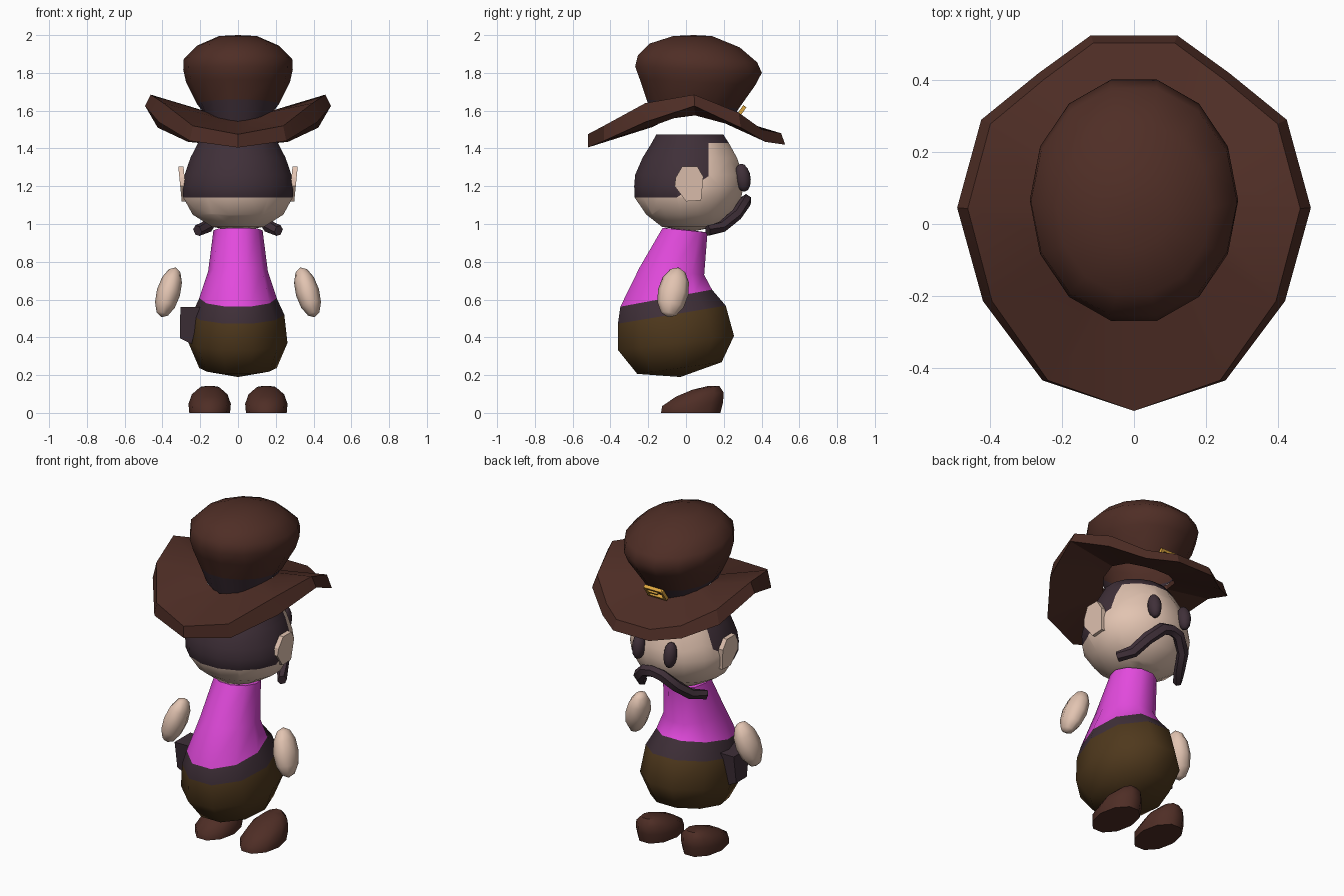
import bpy, bmesh, math
from mathutils import Matrix, Vector

if "Cube" in bpy.data.objects:
    bpy.data.objects.remove(bpy.data.objects["Cube"])


def mat(name, r, g, b):
    m = bpy.data.materials.new(name)
    m.diffuse_color = (r, g, b, 1)
    m.use_nodes = True
    m.node_tree.nodes["Principled BSDF"].inputs["Base Color"].default_value = m.diffuse_color
    return m


BROWN = mat("hat_brown", 0.078, 0.027, 0.019)
DARK = mat("dark_plum", 0.05, 0.029, 0.04)
SKIN = mat("skin", 0.76, 0.55, 0.44)
PINK = mat("shirt_magenta", 0.76, 0.068, 0.72)
OLIVE = mat("trouser_olive", 0.078, 0.04, 0.012)
GOLD = mat("buckle_gold", 0.72, 0.38, 0.05)


def finish(name, bm, mats, angle=60):
    bmesh.ops.recalc_face_normals(bm, faces=bm.faces)
    me = bpy.data.meshes.new(name)
    bm.to_mesh(me)
    bm.free()
    ob = bpy.data.objects.new(name, me)
    bpy.context.collection.objects.link(ob)
    for m in mats:
        me.materials.append(m)
    if angle:
        bpy.ops.object.select_all(action='DESELECT')
        ob.select_set(True)
        bpy.context.view_layer.objects.active = ob
        bpy.ops.object.shade_smooth_by_angle(angle=math.radians(angle))
    return ob


def bridge(bm, a, b, m=0):
    n = len(a)
    for i in range(n):
        j = (i + 1) % n
        bm.faces.new((a[i], a[j], b[j], b[i])).material_index = m


def loft(rings, n, cx=0, phase=0.5, mids=None, start=None, end=None):
    """Stack of tilted ovals: (y_back, z_back, y_front, z_front, half_width, sag)."""
    bm = bmesh.new()
    loops = []
    for yb, zb, yf, zf, rx, *sag in rings:
        s = sag[0] if sag else 0
        loop = []
        for i in range(n):
            a = math.tau * (i + phase) / n - math.pi / 2
            t = math.sin(a)
            loop.append(bm.verts.new((cx + rx * math.cos(a), (yb + yf) / 2 + (yf - yb) / 2 * t,
                                      (zb + zf) / 2 + (zf - zb) / 2 * t - s * t * t)))
        loops.append(loop)
    for k in range(len(loops) - 1):
        bridge(bm, loops[k], loops[k + 1], mids[k] if mids else 0)
    for loop, tip, k in ((loops[0], start, 0), (loops[-1], end, -1)):
        if tip:
            p = bm.verts.new((cx, *tip))
            for i in range(n):
                f = bm.faces.new((loop[i], loop[(i + 1) % n], p))
                f.material_index = mids[k] if mids else 0
    return bm


def blob(name, loc, radii, material, rot=(0, 0), seg=10, rings=7):
    bm = bmesh.new()
    bmesh.ops.create_uvsphere(bm, u_segments=seg, v_segments=rings, radius=1)
    m = (Matrix.Translation(loc) @ Matrix.Rotation(rot[0], 4, 'Y')
         @ Matrix.Rotation(rot[1], 4, 'X') @ Matrix.Diagonal((*radii, 1)))
    bm.transform(m)
    return finish(name, bm, [material])


def prism(bm, a, b):
    """Solid between two matching point loops."""
    va, vb = [bm.verts.new(p) for p in a], [bm.verts.new(p) for p in b]
    bridge(bm, va, vb)
    bm.faces.new(va)
    bm.faces.new(vb)


# Pear-shaped body: trousers, belt, shirt
body = loft([(-0.27, 0.205, 0.2, 0.27, 0.205), (-0.375, 0.33, 0.27, 0.41, 0.262),
             (-0.375, 0.47, 0.225, 0.57, 0.245), (-0.36, 0.56, 0.15, 0.655, 0.205),
             (-0.255, 0.77, 0.105, 0.73, 0.158), (-0.13, 0.98, 0.12, 0.955, 0.13)],
            10, mids=[0, 0, 1, 2, 2], start=(-0.03, 0.19), end=(0, 0.97))
finish("body", body, [OLIVE, DARK, PINK])

# Head, cut along the hairline
bm = loft([(-0.13, 0.985, 0.16, 0.985, 0.14), (-0.215, 1.05, 0.25, 1.05, 0.245),
           (-0.277, 1.14, 0.298, 1.14, 0.295), (-0.28, 1.2, 0.31, 1.2, 0.3),
           (-0.275, 1.26, 0.305, 1.26, 0.288), (-0.235, 1.35, 0.275, 1.35, 0.257),
           (-0.185, 1.43, 0.23, 1.43, 0.215), (-0.16, 1.475, 0.2, 1.475, 0.19)],
          16, start=(0.03, 0.96), end=(0.02, 1.475))
SIDE_Y, SLOPE = 0.12, 0.67
for co, no in (((0, SIDE_Y, 0), (0, 1, 0)), ((0, 0.04, 1.2), (0, -SLOPE, 1))):
    bmesh.ops.bisect_plane(bm, geom=bm.verts[:] + bm.edges[:] + bm.faces[:],
                           plane_co=co, plane_no=no, dist=1e-4)
for f in bm.faces:
    c = f.calc_center_median()
    back = c.z > 1.14 and c.y < SIDE_Y and c.z > 1.2 + SLOPE * (c.y - 0.04)
    f.material_index = 1 if back or c.z > 1.43 else 0
finish("head", bm, [SKIN, DARK])

# Hat crown with its band
crown = loft([(-0.17, 1.6, 0.24, 1.6, 0.19, 0.07), (-0.215, 1.66, 0.285, 1.61, 0.217),
              (-0.252, 1.765, 0.375, 1.735, 0.275), (-0.278, 1.835, 0.41, 1.80, 0.29),
              (-0.262, 1.895, 0.385, 1.855, 0.287), (-0.2, 1.955, 0.29, 1.935, 0.215),
              (-0.07, 1.995, 0.14, 1.995, 0.1)],
             14, mids=[1, 0, 0, 0, 0, 0], end=(0.04, 2.0))
finish("hat_crown", crown, [BROWN, DARK])

# Bent hat brim: outline x, y, top z, bottom z from the front round to the rear
half = [(0.12, 0.525, 1.48, 1.42), (0.265, 0.42, 1.50, 1.435), (0.425, 0.29, 1.59, 1.51),
        (0.492, 0.045, 1.685, 1.625), (0.42, -0.215, 1.64, 1.54), (0.255, -0.435, 1.52, 1.44)]
outline = half + [(0, -0.52, 1.475, 1.405)] + [(-x, y, t, b) for x, y, t, b in reversed(half)]
bm = bmesh.new()
top = [bm.verts.new((x * 0.94, y * (0.96 if y > 0 else 1), t)) for x, y, t, b in outline]
low = [bm.verts.new((x, y, b)) for x, y, t, b in outline]
inner = [(x * 0.4, y * 0.4 + 0.03) for x, y, t, b in outline]
inner_top, inner_low = [[bm.verts.new((x, y, z - 1.3 * (y - 0.04) ** 2)) for x, y in inner]
                        for z in (1.605, 1.575)]
for a, b in ((top, low), (low, inner_low), (inner_low, inner_top), (inner_top, top)):
    bridge(bm, a, b)
finish("hat_brim", bm, [BROWN], 30)

# Gold buckle on the band: four bars and a prong
bm = bmesh.new()
tilt = Matrix.Translation((0, 0.288, 1.59)) @ Matrix.Rotation(math.radians(-35), 4, 'X')
for x, z, w, h in ((-0.055, 0, 0.016, 0.08), (0.055, 0, 0.016, 0.08), (0, 0.034, 0.11, 0.014),
                   (0, -0.034, 0.11, 0.014), (0.02, 0, 0.07, 0.012)):
    bmesh.ops.create_cube(bm, size=1, matrix=tilt @ Matrix.Translation((x, 0, z))
                          @ Matrix.Diagonal((w, 0.02, h, 1)))
finish("hat_buckle", bm, [GOLD], 0)

EAR = [(-0.06, 1.2), (-0.055, 1.245), (-0.02, 1.305), (0.06, 1.305),
       (0.092, 1.25), (0.08, 1.125), (0.0, 1.12)]
for s, side in ((-1, "left"), (1, "right")):
    # Ear slab leaning outward
    bm = bmesh.new()
    prism(bm, *[[(s * (x + 0.1 * (z - 1.2)), y, z) for y, z in EAR] for x in (0.278, 0.306)])
    finish("ear_" + side, bm, [SKIN], 0)
    # Eye, floating hand
    blob("eye_" + side, (s * 0.105, 0.3, 1.245), (0.038, 0.042, 0.075), DARK, (0, 0.15))
    blob("hand_" + side, (s * 0.368, -0.068, 0.638), (0.063, 0.082, 0.14), SKIN,
         (-s * 0.28, -0.2), 8, 6)
    # Shoe dome with flat sole
    shoe = loft([(-0.14, 0.0, 0.19, 0.0, 0.108), (-0.135, 0.035, 0.205, 0.06, 0.112),
                 (-0.06, 0.085, 0.205, 0.11, 0.095), (0.03, 0.122, 0.18, 0.143, 0.055)],
                10, cx=s * 0.15, start=(0.03, 0), end=(0.12, 0.143))
    finish("shoe_" + side, shoe, [BROWN], 50)

# Moustache: six-sided tube along a drooping path
path = [(0, 0.318, 1.125, 0.034), (0.055, 0.313, 1.115, 0.036), (0.125, 0.268, 1.05, 0.036),
        (0.165, 0.19, 0.985, 0.034), (0.215, 0.115, 0.965, 0.03)]
path = [(-x, y, z, r) for x, y, z, r in reversed(path[1:])] + path
bm = bmesh.new()
loops = []
for i, (x, y, z, r) in enumerate(path):
    a, b = path[max(i - 1, 0)], path[min(i + 1, len(path) - 1)]
    d = (Vector(b[:3]) - Vector(a[:3])).normalized()
    u = d.cross(Vector((0, 1, 0))).normalized()
    v = d.cross(u)
    loops.append([bm.verts.new(Vector((x, y, z)) + r * (math.cos(k * math.pi / 3) * u
                  + 0.85 * math.sin(k * math.pi / 3) * v)) for k in range(6)])
for a, b in zip(loops, loops[1:]):
    bridge(bm, a, b)
bm.faces.new(loops[0])
bm.faces.new(loops[-1])
finish("moustache", bm, [DARK], 40)

# Tapered holster on the left hip
bm = bmesh.new()
prism(bm, [(-0.305, -0.17, 0.56), (-0.2, -0.17, 0.56), (-0.2, -0.02, 0.56), (-0.305, -0.02, 0.56)],
      [(-0.308, -0.14, 0.395), (-0.245, -0.14, 0.365), (-0.245, -0.04, 0.365), (-0.308, -0.04, 0.395)])
finish("holster", bm, [DARK], 0)
